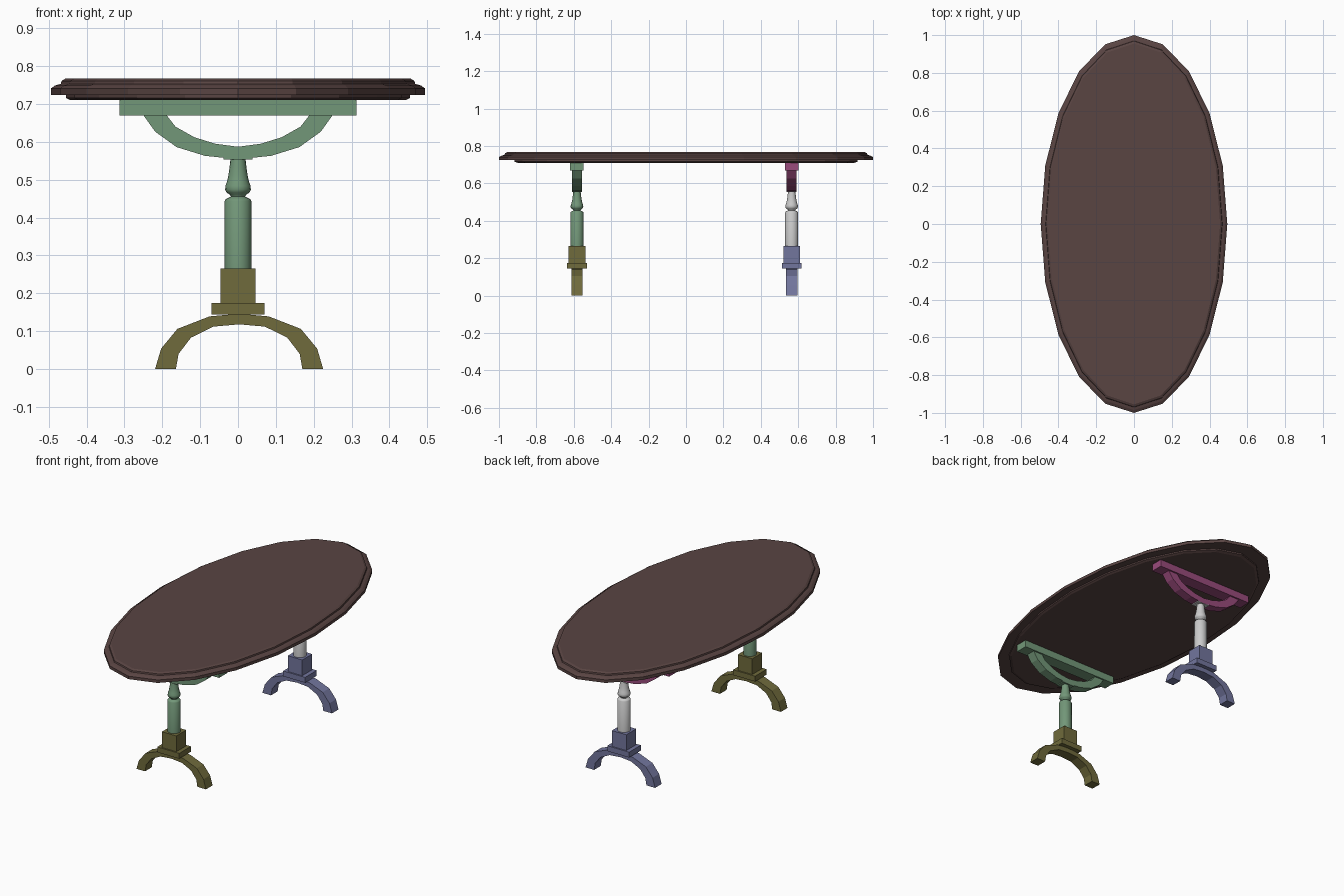
import bpy, bmesh, math

if "Cube" in bpy.data.objects:
    bpy.data.objects.remove(bpy.data.objects["Cube"])


def material(name, color):
    m = bpy.data.materials.new(name)
    m.diffuse_color = (*color, 1)
    m.use_nodes = True
    m.node_tree.nodes["Principled BSDF"].inputs["Base Color"].default_value = m.diffuse_color
    return m


def finish(name, bm, mat=None, smooth=None):
    bmesh.ops.recalc_face_normals(bm, faces=bm.faces)
    me = bpy.data.meshes.new(name)
    bm.to_mesh(me)
    bm.free()
    ob = bpy.data.objects.new(name, me)
    bpy.context.collection.objects.link(ob)
    if mat:
        me.materials.append(mat)
    if smooth:
        bpy.context.view_layer.objects.active = ob
        ob.select_set(True)
        bpy.ops.object.shade_smooth_by_angle(angle=math.radians(smooth))
        ob.select_set(False)
    return ob


def loft(bm, rings, sides, y=0):
    """Stack elliptical rings (z, rx, ry) and cap both ends."""
    loops = []
    for z, rx, ry in rings:
        loops.append([bm.verts.new((rx * math.cos(i * math.tau / sides),
                                    y + ry * math.sin(i * math.tau / sides), z))
                      for i in range(sides)])
    for a, b in zip(loops, loops[1:]):
        for i in range(sides):
            j = (i + 1) % sides
            bm.faces.new((a[i], a[j], b[j], b[i]))
    bm.faces.new(loops[0][::-1])
    bm.faces.new(loops[-1])


def box(bm, y, hx, hy, z0, z1):
    verts = bmesh.ops.create_cube(bm, size=1)["verts"]
    for v in verts:
        v.co = (v.co.x * 2 * hx, y + v.co.y * 2 * hy, z0 + (v.co.z + 0.5) * (z1 - z0))


def arch(bm, y, hy, outer, inner, cx=0):
    """Mirror half outlines about cx (last point on the centre) into a solid arch."""
    def full(half):
        return [(cx - x, z) for x, z in half] + [(cx + x, z) for x, z in half[-2::-1]]
    sections = []
    for (ox, oz), (ix, iz) in zip(full(outer), full(inner)):
        sections.append([bm.verts.new(p) for p in ((ox, y - hy, oz), (ox, y + hy, oz),
                                                   (ix, y + hy, iz), (ix, y - hy, iz))])
    for a, b in zip(sections, sections[1:]):
        for i in range(4):
            j = (i + 1) % 4
            bm.faces.new((a[i], a[j], b[j], b[i]))
    bm.faces.new(sections[0])
    bm.faces.new(sections[-1][::-1])


# Oval table top with stepped, moulded edge
bm = bmesh.new()
loft(bm, [(0.710, 0.443, 0.90), (0.716, 0.454, 0.918), (0.724, 0.454, 0.918),
          (0.724, 0.494, 1.0), (0.741, 0.494, 1.0), (0.749, 0.483, 0.985),
          (0.753, 0.468, 0.970), (0.761, 0.466, 0.968), (0.767, 0.456, 0.955)], 20)
finish("table_top", bm, material("top_brown", (0.10, 0.058, 0.055)))

# Half outlines of the foot arch and the support arch
foot_outer = [(0.222, 0), (0.206, 0.054), (0.163, 0.106), (0.078, 0.139), (0, 0.146)]
foot_inner = [(0.167, 0), (0.160, 0.040), (0.127, 0.083), (0.068, 0.112), (0, 0.118)]
sup_outer = [(0.251, 0.672), (0.219, 0.627), (0.162, 0.586), (0.087, 0.563), (0, 0.554)]
sup_inner = [(0.190, 0.672), (0.165, 0.640), (0.115, 0.612), (0.060, 0.595), (0, 0.587)]

# Turned post profile (z, radius)
post = [(0.262, 0.035), (0.444, 0.035), (0.449, 0.032), (0.455, 0.019), (0.460, 0.021),
        (0.466, 0.030), (0.474, 0.034), (0.484, 0.033), (0.495, 0.029), (0.513, 0.025),
        (0.535, 0.022), (0.553, 0.020), (0.553, 0.038), (0.558, 0.038)]

green = material("green", (0.17, 0.31, 0.19))
pedestals = [
    ("front", -0.583, material("olive", (0.16, 0.145, 0.045)), green, green),
    ("back", 0.565, material("violet", (0.17, 0.18, 0.34)), None,
     material("pink", (0.32, 0.07, 0.20))),
]
for side, y, base_mat, post_mat, support_mat in pedestals:
    # Arched foot with plinth and block
    bm = bmesh.new()
    arch(bm, y, 0.030, foot_outer, foot_inner, 0.003)
    box(bm, y, 0.070, 0.053, 0.144, 0.175)
    box(bm, y, 0.046, 0.045, 0.175, 0.266)
    finish(side + "_foot", bm, base_mat)

    # Turned post
    bm = bmesh.new()
    loft(bm, [(z, r, min(r, 0.035)) for z, r in post[:-2]], 16, y)
    box(bm, y, 0.038, 0.027, 0.553, 0.558)
    finish(side + "_post", bm, post_mat, 40)

    # Curved support and cross beam under the top
    bm = bmesh.new()
    arch(bm, y, 0.027, sup_outer, sup_inner)
    box(bm, y, 0.313, 0.036, 0.669, 0.712)
    finish(side + "_support", bm, support_mat)
